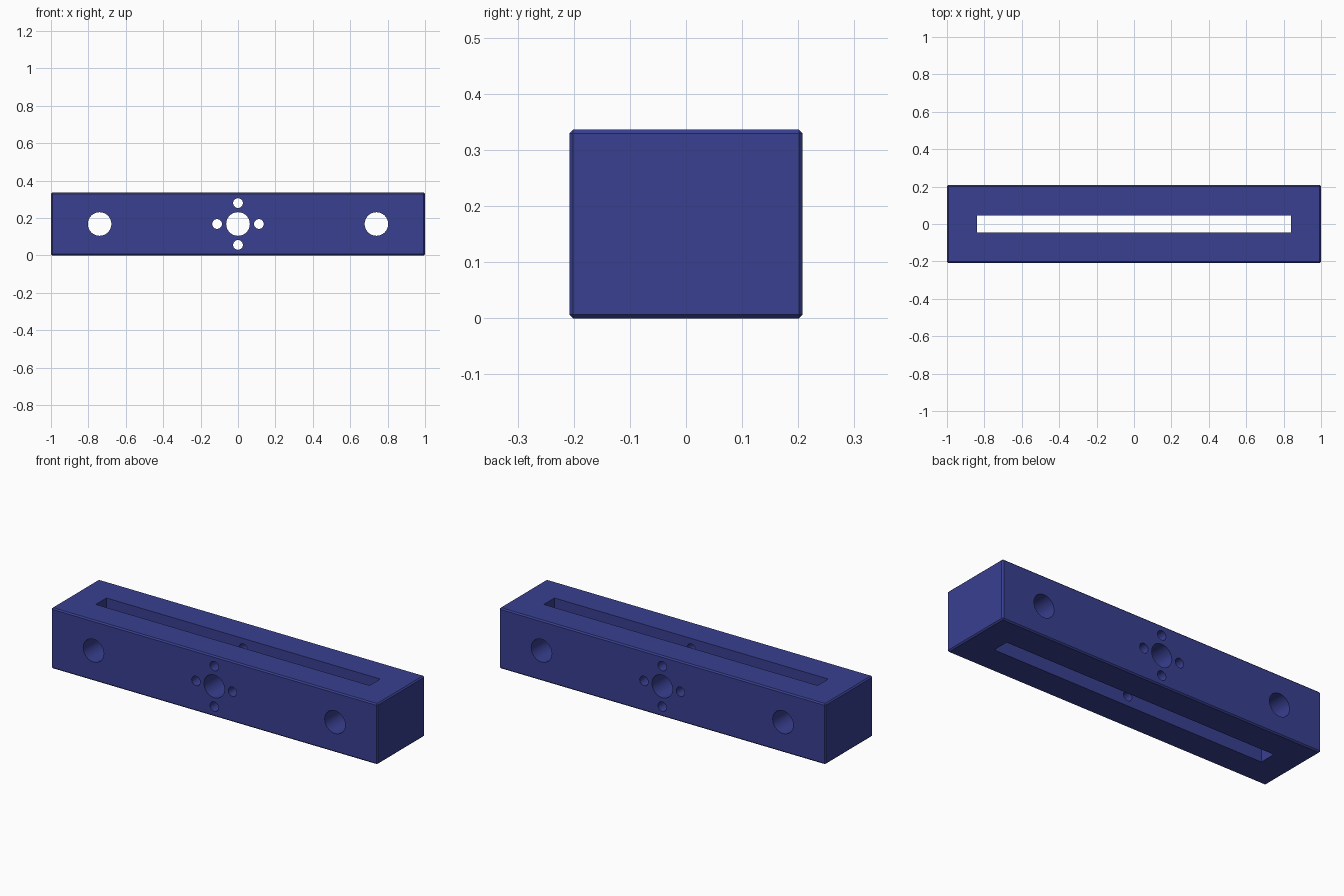
import bpy
import math

if "Cube" in bpy.data.objects:
    bpy.data.objects.remove(bpy.data.objects["Cube"])

L, W, H = 2.0, 0.416, 0.336

navy = bpy.data.materials.new("navy_blue")
navy.diffuse_color = (0.04, 0.05, 0.28, 1)
navy.use_nodes = True
navy.node_tree.nodes["Principled BSDF"].inputs["Base Color"].default_value = navy.diffuse_color


def box(name, size):
    bpy.ops.mesh.primitive_cube_add(size=1, location=(0, 0, H / 2))
    ob = bpy.context.object
    ob.name = name
    ob.scale = size
    bpy.ops.object.transform_apply(location=False, rotation=False, scale=True)
    ob.data.materials.append(navy)
    return ob


def cut(target, cutter):
    mod = target.modifiers.new("cut", 'BOOLEAN')
    mod.operation = 'DIFFERENCE'
    mod.solver = 'EXACT'
    mod.object = cutter
    bpy.context.view_layer.objects.active = target
    bpy.ops.object.modifier_apply(modifier=mod.name)
    bpy.data.objects.remove(cutter)


def drill(target, x, dz, radius):
    bpy.ops.mesh.primitive_cylinder_add(vertices=48, radius=radius, depth=1,
                                        location=(x, 0, H / 2 + dz),
                                        rotation=(math.pi / 2, 0, 0))
    cutter = bpy.context.object
    cutter.data.materials.append(navy)
    cut(target, cutter)


# Bar with small chamfers on every outer edge
bar = box("slotted_bar", (L, W, H))
bevel = bar.modifiers.new("chamfer", 'BEVEL')
bevel.width = 0.007
bevel.segments = 1
bpy.ops.object.modifier_apply(modifier=bevel.name)

# Long vertical slot
cut(bar, box("slot_cutter", (1.678, 0.093, 1.0)))

# Three large bores, front to back
for x in (-0.74, 0, 0.74):
    drill(bar, x, 0, 0.063)

# Four small bolt holes around the centre bore
for x, dz in ((0.112, 0), (-0.112, 0), (0, 0.112), (0, -0.112)):
    drill(bar, x, dz, 0.026)

# Smooth bores, sharp edges
bpy.ops.object.select_all(action='DESELECT')
bar.select_set(True)
bpy.context.view_layer.objects.active = bar
bpy.ops.object.shade_smooth_by_angle(angle=math.radians(30))
